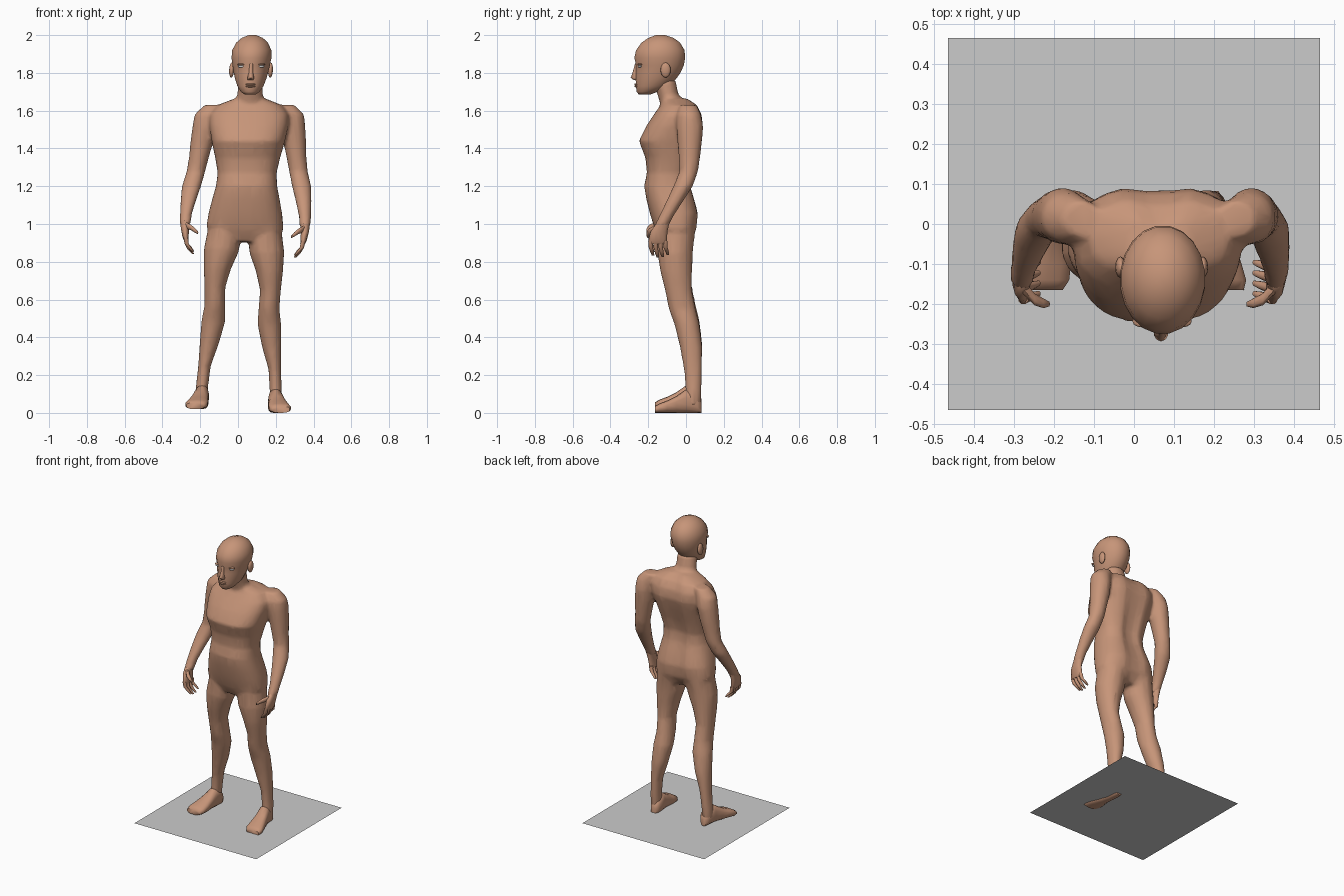
import bpy, bmesh, math
from mathutils import Vector


def material(name, rgb):
    m = bpy.data.materials.new(name)
    m.diffuse_color = (*rgb, 1)
    return m


SKIN = material("skin", (0.57, 0.30, 0.19))
WHITE = material("eye white", (0.75, 0.75, 0.75))
GREY = material("plate grey", (0.60, 0.60, 0.60))


def pose(p):
    """Lean the figure sideways with height and raise the far-side limbs a little."""
    x, y, z = p
    lift = 0.02 * min(1, max(0, -x / 0.12)) * min(1, max(0, (1.25 - z) / 0.3))
    return Vector((x + 0.038 * z, y, z + lift))


def loft(bm, rings, axis="z", n=14, power=1.0, groove=0.0, side=1):
    """Skin elliptical rings (t, a, b, ra, rb) stacked along an axis."""
    loops = []
    for t, a, b, ra, rb in rings:
        loop = []
        for i in range(n):
            ang = 2 * math.pi * (i + 0.5) / n
            c, s = math.cos(ang), math.sin(ang)
            u = a + ra * math.copysign(abs(c) ** power, c)
            v = b + rb * math.copysign(abs(s) ** power, s)
            if groove and s > 0:
                v -= groove * math.exp(-(u / 0.035) ** 2)
            p = {"z": (u, v, t), "y": (u, t, v), "x": (t, u, v)}[axis]
            loop.append(bm.verts.new((p[0] * side, p[1], p[2])))
        loops.append(loop)
    for lo, hi in zip(loops, loops[1:]):
        for i in range(n):
            j = (i + 1) % n
            bm.faces.new((lo[i], lo[j], hi[j], hi[i]))
    bm.faces.new(loops[0][::-1])
    bm.faces.new(loops[-1])


def ball(bm, center, scale, u=12, v=8):
    made = bmesh.ops.create_uvsphere(bm, u_segments=u, v_segments=v, radius=1)["verts"]
    for w in made:
        w.co = Vector([c + k * q for c, k, q in zip(center, scale, w.co)])


def finish(name, bm, mat, angle=60):
    for v in bm.verts:
        v.co = pose(v.co)
    bmesh.ops.recalc_face_normals(bm, faces=bm.faces)
    me = bpy.data.meshes.new(name)
    bm.to_mesh(me)
    bm.free()
    me.materials.append(mat)
    ob = bpy.data.objects.new(name, me)
    bpy.context.collection.objects.link(ob)
    bpy.ops.object.select_all(action="DESELECT")
    ob.select_set(True)
    bpy.context.view_layer.objects.active = ob
    bpy.ops.object.shade_smooth_by_angle(angle=math.radians(angle))
    return ob


# torso: height, half width, front y, back y
torso = [(0.90, 0.13, -0.13, 0.03), (0.97, 0.205, -0.165, 0.06), (1.05, 0.195, -0.19, 0.07),
         (1.13, 0.178, -0.21, 0.05), (1.20, 0.162, -0.222, 0.03), (1.27, 0.156, -0.207, 0.025),
         (1.35, 0.172, -0.215, 0.045), (1.44, 0.195, -0.25, 0.075), (1.52, 0.21, -0.21, 0.097),
         (1.58, 0.21, -0.17, 0.09), (1.63, 0.17, -0.135, 0.065), (1.665, 0.08, -0.125, 0.02)]
neck = [(1.58, 0, -0.05, 0.09, 0.07), (1.65, 0, -0.075, 0.078, 0.066),
        (1.69, 0, -0.097, 0.068, 0.056), (1.76, 0, -0.115, 0.066, 0.062)]
arm = [(1.63, 0.19, 0.012, 0.05, 0.045), (1.58, 0.225, 0.015, 0.066, 0.065),
       (1.52, 0.235, 0.02, 0.064, 0.072), (1.44, 0.245, 0.02, 0.062, 0.066),
       (1.36, 0.257, 0.018, 0.054, 0.058), (1.28, 0.271, 0.015, 0.05, 0.05),
       (1.20, 0.291, -0.015, 0.052, 0.052), (1.12, 0.305, -0.06, 0.043, 0.045),
       (1.04, 0.315, -0.105, 0.033, 0.039), (0.98, 0.317, -0.135, 0.03, 0.038)]
leg = [(0.97, 0.105, -0.05, 0.09, 0.10), (0.85, 0.12, -0.058, 0.094, 0.095),
       (0.75, 0.138, -0.052, 0.073, 0.085), (0.65, 0.147, -0.04, 0.056, 0.072),
       (0.55, 0.143, -0.02, 0.056, 0.072), (0.47, 0.148, 0.005, 0.064, 0.067),
       (0.35, 0.165, 0.027, 0.052, 0.06), (0.23, 0.186, 0.037, 0.034, 0.049),
       (0.12, 0.195, 0.040, 0.033, 0.043), (0.04, 0.197, 0.035, 0.034, 0.044)]

# body: torso, neck, arms and legs fused into one skin
bm = bmesh.new()
loft(bm, [(z, 0, (f + b) / 2, w, (b - f) / 2) for z, w, f, b in torso],
     n=28, power=0.8, groove=0.035)
loft(bm, neck)
for s in (1, -1):
    loft(bm, arm, side=s)
    loft(bm, leg, side=s)
body = finish("body", bm, SKIN)
fuse = body.modifiers.new("fuse", "REMESH")
fuse.mode, fuse.voxel_size, fuse.use_smooth_shade = "VOXEL", 0.011, True
soft = body.modifiers.new("soften", "SMOOTH")
soft.factor, soft.iterations = 0.5, 7
body.modifiers.new("reduce", "DECIMATE").ratio = 0.2

# hands: palm, four curled fingers and a thumb
palm = [(1.01, 0.317, -0.12, 0.028, 0.034), (0.96, 0.318, -0.143, 0.022, 0.046),
        (0.91, 0.312, -0.15, 0.017, 0.051), (0.895, 0.308, -0.15, 0.013, 0.048)]
thumb = [(0.315, -0.155, 0.975, 0.02, 0.02), (0.285, -0.188, 0.962, 0.016, 0.016),
         (0.262, -0.198, 0.945, 0.013, 0.013), (0.246, -0.2, 0.932, 0.006, 0.007)]
for s, label in ((1, "left"), (-1, "right")):
    bm = bmesh.new()
    loft(bm, palm, n=12, side=s)
    loft(bm, thumb, axis="x", n=8, side=s)
    for i, drop in enumerate((0.01, 0.0, 0.002, 0.015)):
        y = -0.188 + 0.026 * i
        loft(bm, [(0.91, 0.311, y, 0.013, 0.013), (0.875, 0.305, y + 0.002, 0.012, 0.012),
                  (0.845 + drop, 0.289, y + 0.008, 0.011, 0.011),
                  (0.822 + drop, 0.27, y + 0.014, 0.006, 0.007)], n=8, side=s)
    finish(label + "_hand", bm, SKIN)

# feet: position along y, centre x, half width, top height
foot = [(0.082, 0.19, 0.02, 0.055), (0.06, 0.19, 0.034, 0.09), (0.0, 0.195, 0.038, 0.125),
        (-0.05, 0.205, 0.045, 0.09), (-0.10, 0.213, 0.055, 0.065), (-0.14, 0.221, 0.059, 0.05),
        (-0.165, 0.226, 0.048, 0.035)]
for s, label in ((1, "left"), (-1, "right")):
    bm = bmesh.new()
    loft(bm, [(y, x, h / 2, w, h / 2) for y, x, w, h in foot], axis="y", power=0.75, side=s)
    for v in bm.verts:
        v.co.z = max(v.co.z, 0)
    finish(label + "_foot", bm, SKIN)

# head: height, half width, front y, back y
skull = [(1.685, 0.028, -0.25, -0.19), (1.70, 0.05, -0.262, -0.15), (1.73, 0.07, -0.266, -0.085),
         (1.77, 0.084, -0.268, -0.05), (1.80, 0.092, -0.267, -0.028), (1.84, 0.10, -0.266, -0.01),
         (1.88, 0.107, -0.275, -0.003), (1.92, 0.105, -0.266, -0.006), (1.96, 0.085, -0.237, -0.03),
         (1.985, 0.057, -0.2, -0.065), (2.0, 0.02, -0.16, -0.11)]
bm = bmesh.new()
loft(bm, [(z, 0, (f + b) / 2, w, (b - f) / 2) for z, w, f, b in skull], n=20)
finish("head", bm, SKIN, 80)

# nose and lips
bm = bmesh.new()
loft(bm, [(1.762, 0, -0.265, 0.016, 0.012), (1.774, 0, -0.27, 0.019, 0.023),
          (1.80, 0, -0.265, 0.012, 0.018), (1.85, 0, -0.262, 0.009, 0.008)], n=10)
finish("nose", bm, SKIN)
bm = bmesh.new()
for z in (1.739, 1.729):
    ball(bm, (0, -0.262, z), (0.026, 0.012, 0.006))
finish("lips", bm, SKIN)

# eyes, eyelids and ears
bm_eye, bm_lid, bm_ear = bmesh.new(), bmesh.new(), bmesh.new()
for s in (1, -1):
    ball(bm_eye, (0.05 * s, -0.243, 1.835), (0.02, 0.012, 0.008))
    ball(bm_lid, (0.05 * s, -0.243, 1.845), (0.024, 0.015, 0.006))
    ball(bm_ear, (0.103 * s, -0.108, 1.815), (0.013, 0.027, 0.04))
finish("eyes", bm_eye, WHITE)
finish("eyelids", bm_lid, SKIN)
finish("ears", bm_ear, SKIN)

# ground plate: a single flat square
bpy.ops.mesh.primitive_plane_add(size=0.93, location=(0, 0, 0.01))
plate = bpy.context.object
plate.name = "base_plate"
plate.data.materials.append(GREY)
